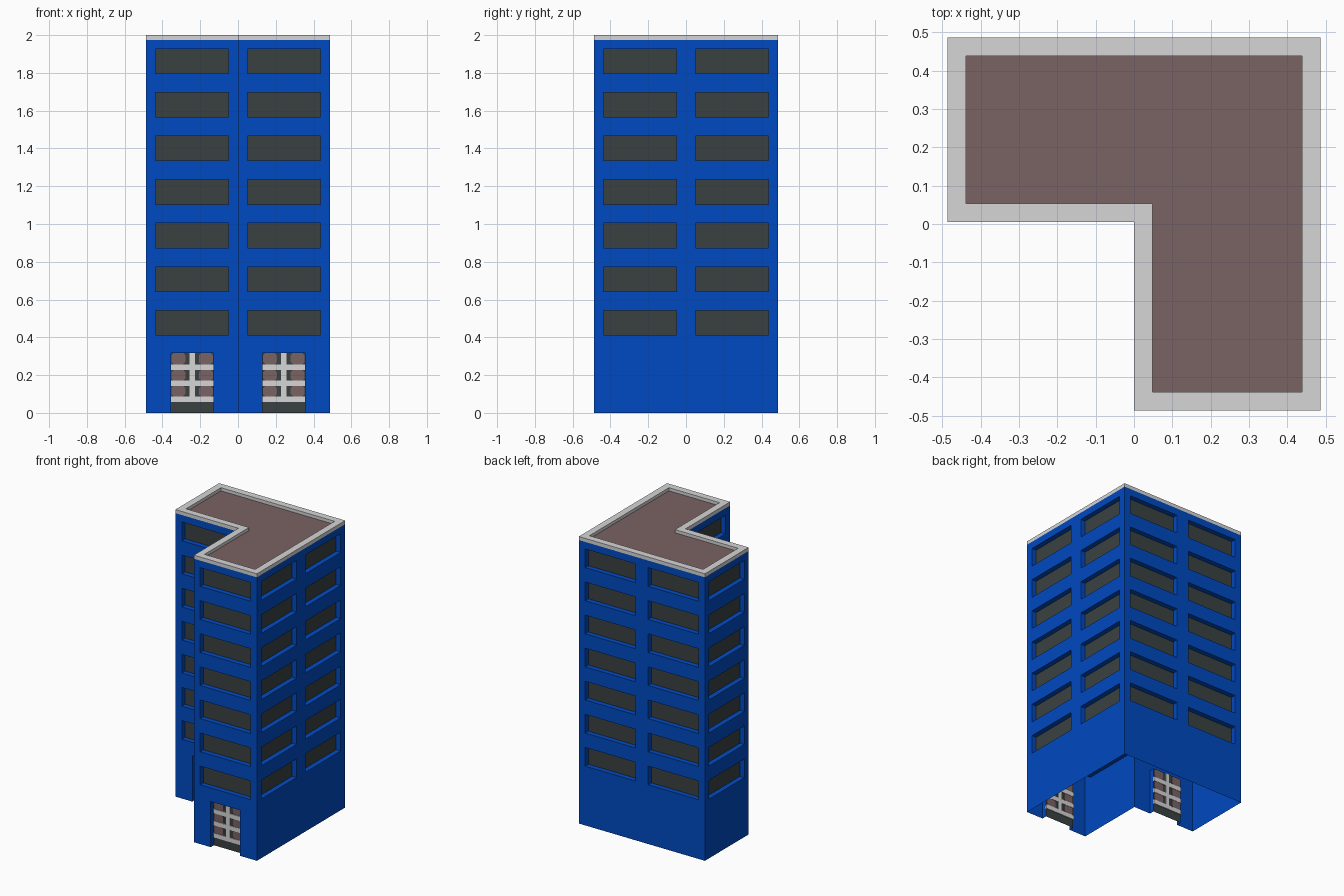
import bpy, bmesh, math
from mathutils import Vector, Matrix

if "Cube" in bpy.data.objects:
    bpy.data.objects.remove(bpy.data.objects["Cube"])

H = 0.486          # half width
TOP = 2.0
EAVE = 1.975       # bottom of parapet band
RIM = 0.048        # parapet width
DEPTH = 0.035      # window and door recess


def mat(name, rgb):
    m = bpy.data.materials.new(name)
    m.diffuse_color = (*rgb, 1)
    m.use_nodes = True
    m.node_tree.nodes["Principled BSDF"].inputs["Base Color"].default_value = m.diffuse_color
    return m


BLUE = mat("blue wall", (0.0, 0.068, 0.54))
GLASS = mat("dark glass", (0.042, 0.052, 0.053))
GREY = mat("light grey", (0.67, 0.67, 0.68))
BROWN = mat("roof brown", (0.193, 0.123, 0.127))


def finish(bm, name, material):
    me = bpy.data.meshes.new(name)
    bm.to_mesh(me)
    bm.free()
    me.materials.append(material)
    ob = bpy.data.objects.new(name, me)
    bpy.context.collection.objects.link(ob)
    return ob


def quad(bm, pts):
    return bm.faces.new([bm.verts.new(p) for p in pts])


def footprint(i):
    """L-shaped outline, counter-clockwise, inset by i."""
    return [(i, -H + i), (H - i, -H + i), (H - i, H - i),
            (-H + i, H - i), (-H + i, 0.005 + i), (i, 0.005 + i)]


walls, panes, door_panes = bmesh.new(), bmesh.new(), bmesh.new()
bars, panels = bmesh.new(), bmesh.new()


def build_wall(a, b):
    """Wall sheet from a to b with recessed windows, plus a door on front faces."""
    a, b = Vector((*a, 0)), Vector((*b, 0))
    u = (b - a).normalized()
    n = Vector((u.y, -u.x, 0))
    length = (b - a).length
    P = lambda s, z, d=0.0: a + u * s - n * d + Vector((0, 0, z))

    centres = [length / 4, length * 3 / 4] if length > 0.6 else [length / 2]
    holes = [(c - 0.194, c + 0.194, 0.413 + 0.2305 * r, 0.543 + 0.2305 * r, False)
             for c in centres for r in range(7)]
    if n.y < -0.5:
        c = length / 2
        holes.append((c - 0.113, c + 0.113, 0.0, 0.318, True))
        add_door(P(c, 0, DEPTH), u, n)

    # wall grid, leaving the openings out
    ss = sorted({0.0, length, *[v for h in holes for v in h[:2]]})
    zs = sorted({0.0, EAVE, *[v for h in holes for v in h[2:4]]})
    for s0, s1 in zip(ss, ss[1:]):
        for z0, z1 in zip(zs, zs[1:]):
            sm, zm = (s0 + s1) / 2, (z0 + z1) / 2
            if not any(h[0] < sm < h[1] and h[2] < zm < h[3] for h in holes):
                quad(walls, [P(s0, z0), P(s1, z0), P(s1, z1), P(s0, z1)])

    # reveals and glass
    for s0, s1, z0, z1, is_door in holes:
        rim = [(s0, z0), (s1, z0), (s1, z1), (s0, z1)]
        for k in range(4):
            if is_door and k == 0:
                continue
            p, q = rim[k], rim[(k + 1) % 4]
            quad(walls, [P(*p), P(*q), P(*q, DEPTH), P(*p, DEPTH)])
        quad(door_panes if is_door else panes, [P(*p, DEPTH) for p in rim])


def add_door(o, u, n):
    """Grey glazing bars and corner-cut brown panels on a door."""
    frame = Matrix.Translation(o) @ Matrix((u, n, (0, 0, 1))).transposed().to_4x4()

    def bar(s, z, w, h, d):
        bmesh.ops.create_cube(bars, size=1, matrix=frame @ Matrix.Translation((s, 0, z))
                              @ Matrix.Diagonal((w, d, h, 1)))

    bar(0, 0.188, 0.03, 0.26, 0.014)
    for z in (0.073, 0.157, 0.241):
        bar(0, z, 0.226, 0.03, 0.012)

    # thin plates on both sides of the glass, corners cut off
    c = 0.012
    for s in (-0.073, 0.073):
        for z0, z1 in ((0.087, 0.143), (0.171, 0.227), (0.257, 0.317)):
            w, h, zc = 0.037, (z1 - z0) / 2, (z0 + z1) / 2
            ring = [(w, h - c), (w - c, h), (c - w, h), (-w, h - c),
                    (-w, c - h), (c - w, -h), (w - c, -h), (w, c - h)]
            layers = [[panels.verts.new(frame @ Vector((s + x, d, zc + z)))
                       for x, z in ring] for d in (0.004, -0.004)]
            panels.faces.new(layers[0])
            panels.faces.new(layers[1][::-1])
            for k in range(8):
                m = (k + 1) % 8
                panels.faces.new([layers[0][k], layers[1][k], layers[1][m], layers[0][m]])


# walls around the outline
outline = footprint(0)
for i in range(6):
    build_wall(outline[i], outline[(i + 1) % 6])
bmesh.ops.remove_doubles(walls, verts=walls.verts, dist=1e-5)
bmesh.ops.recalc_face_normals(panels, faces=panels.faces)
finish(walls, "walls", BLUE)
finish(panes, "window_glass", GLASS)
finish(door_panes, "door_glass", GLASS)
finish(bars, "door_bars", GREY)
finish(panels, "door_panels", BROWN)

# parapet: outer band, flat top and inner face
bm = bmesh.new()
inner = footprint(RIM)
ROOF = 1.978
for i in range(6):
    j = (i + 1) % 6
    o0, o1, n0, n1 = outline[i], outline[j], inner[i], inner[j]
    quad(bm, [(*o0, EAVE), (*o1, EAVE), (*o1, TOP), (*o0, TOP)])
    quad(bm, [(*o0, TOP), (*o1, TOP), (*n1, TOP), (*n0, TOP)])
    quad(bm, [(*n0, TOP), (*n1, TOP), (*n1, ROOF), (*n0, ROOF)])
bmesh.ops.remove_doubles(bm, verts=bm.verts, dist=1e-5)
finish(bm, "parapet", GREY)

# roof deck
bm = bmesh.new()
quad(bm, [(*p, ROOF) for p in inner])
finish(bm, "roof_deck", BROWN)
